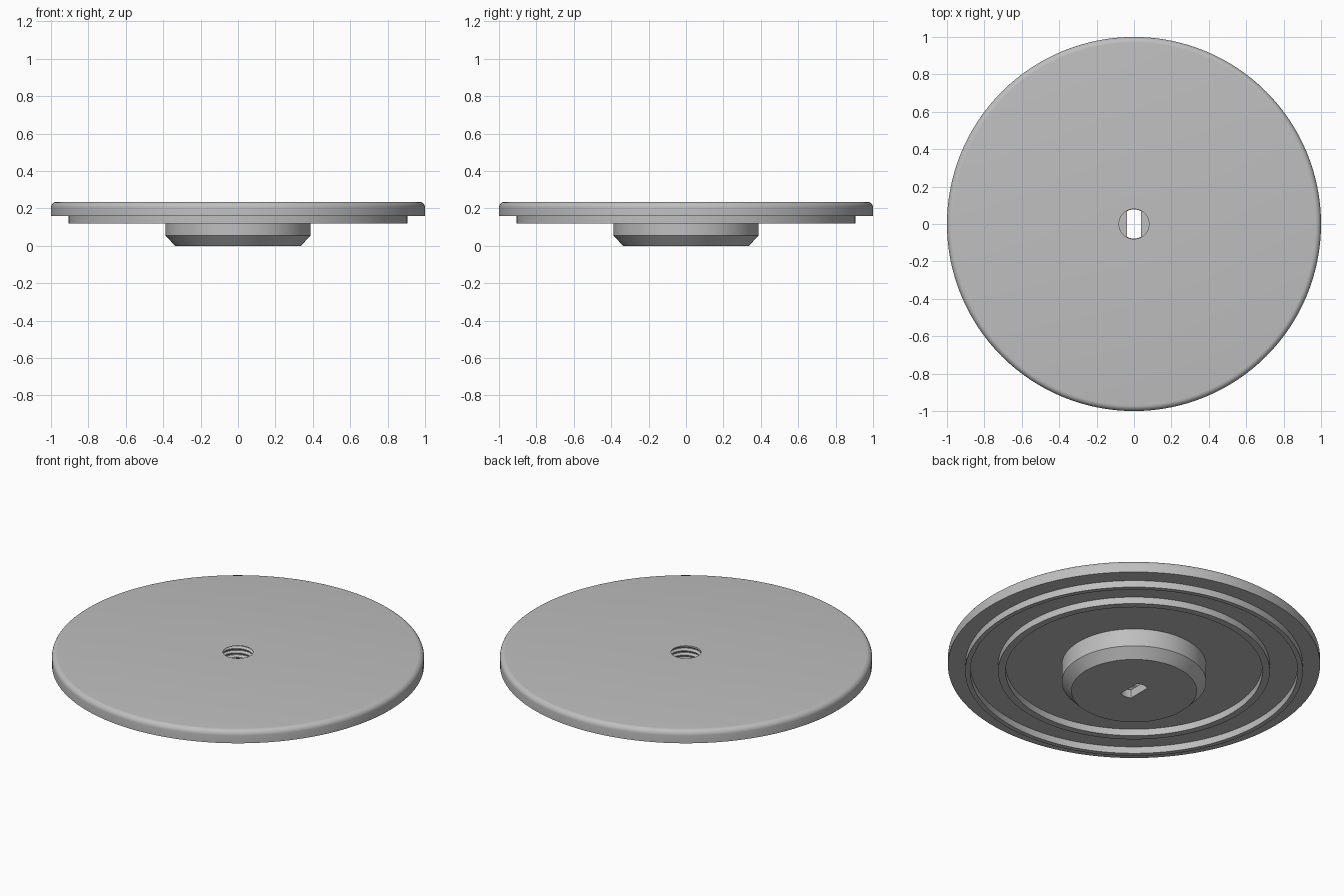
import bpy, bmesh
from math import sin, cos, pi, radians

cube = bpy.data.objects.get("Cube")
if cube:
    bpy.data.objects.remove(cube, do_unlink=True)

SEG = 128
TOP, UNDER, RIB, BORE_FLOOR = 0.235, 0.16, 0.12, 0.05
BORE, SLOT, HUB = 0.08, 0.037, 0.388

grey = bpy.data.materials.new("light grey metal")
grey.use_nodes = True
grey.diffuse_color = (0.52, 0.52, 0.52, 1)
grey.node_tree.nodes["Principled BSDF"].inputs["Base Color"].default_value = grey.diffuse_color


def ring(r, z, half_width=2):
    """Circle of points, optionally cut to flat sides in x."""
    pts = []
    for i in range(SEG):
        a = 2 * pi * i / SEG
        x = max(-half_width, min(half_width, r * cos(a)))
        pts.append((x, r * sin(a), z))
    return pts


def skin(name, rings, angle=30):
    """Join successive rings with quads and shade the result."""
    bm = bmesh.new()
    rows = [[bm.verts.new(p) for p in pts] for pts in rings]
    for a, b in zip(rows, rows[1:]):
        for i in range(SEG):
            j = (i + 1) % SEG
            bm.faces.new((a[i], b[i], b[j], a[j]))
    bmesh.ops.dissolve_degenerate(bm, dist=1e-5, edges=bm.edges)
    mesh = bpy.data.meshes.new(name)
    bm.to_mesh(mesh)
    bm.free()
    mesh.materials.append(grey)
    obj = bpy.data.objects.new(name, mesh)
    bpy.context.collection.objects.link(obj)
    bpy.ops.object.select_all(action='DESELECT')
    obj.select_set(True)
    bpy.context.view_layer.objects.active = obj
    bpy.ops.object.shade_smooth_by_angle(angle=radians(angle))
    return obj


# Round plate: flat top, rounded rim, underside with two raised ribs
ROUND = 0.03
profile = [(BORE, TOP)]
for k in range(7):
    a = pi / 2 * k / 6
    profile.append((1 - ROUND + ROUND * sin(a), TOP - ROUND + ROUND * cos(a)))
profile.append((1, UNDER))
for outer, inner in ((0.907, 0.88), (0.73, 0.69)):
    profile += [(outer, UNDER), (outer, RIB), (inner, RIB), (inner, UNDER)]
profile.append((HUB, UNDER))
skin("plate", [ring(r, z) for r, z in profile])

# Hub: chamfered boss whose base is pierced by a flat-sided slot
skin("hub", [ring(HUB, UNDER), ring(HUB, 0.055), ring(0.337, 0),
             ring(BORE - 0.002, 0, SLOT), ring(BORE - 0.002, BORE_FLOOR, SLOT),
             ring(BORE, BORE_FLOOR)])

# Bore: helical thread cut into the wall
PITCH, DEPTH = 0.026, 0.012
STEPS = ((0, 0), (0.15, 0), (0.5, DEPTH), (0.65, DEPTH))
turns = int((TOP - BORE_FLOOR) / PITCH) + 2
rows = [ring(BORE, BORE_FLOOR)]
for t in range(-1, turns):
    for offset, cut in STEPS:
        row = []
        for i in range(SEG):
            a = 2 * pi * i / SEG
            z = BORE_FLOOR + PITCH * (t + offset + i / SEG)
            inside = BORE_FLOOR < z < TOP
            r = BORE + (cut if inside else 0)
            row.append((r * cos(a), r * sin(a), min(TOP, max(BORE_FLOOR, z))))
        rows.append(row)
rows.append(ring(BORE, TOP))

# Each thread row shifts by one pitch per turn, so the seam joins four rows on
bore = bmesh.new()
grid = [[bore.verts.new(p) for p in row] for row in rows]
for k in range(len(grid) - 1):
    for i in range(SEG):
        if i < SEG - 1:
            quad = (grid[k][i], grid[k + 1][i], grid[k + 1][i + 1], grid[k][i + 1])
        elif 0 < k < len(grid) - 1 - len(STEPS) - 1:
            n = len(STEPS)
            quad = (grid[k + n][0], grid[k][i], grid[k + 1][i], grid[k + n + 1][0])
            quad = (quad[1], quad[2], quad[3], quad[0])
        else:
            continue
        bore.faces.new(quad)
bmesh.ops.remove_doubles(bore, verts=bore.verts, dist=1e-5)
bore_mesh = bpy.data.meshes.new("threaded_bore")
bore.to_mesh(bore_mesh)
bore.free()
bore_mesh.materials.append(grey)
bore_obj = bpy.data.objects.new("threaded_bore", bore_mesh)
bpy.context.collection.objects.link(bore_obj)
bpy.ops.object.select_all(action='DESELECT')
bore_obj.select_set(True)
bpy.context.view_layer.objects.active = bore_obj
bpy.ops.object.shade_smooth_by_angle(angle=radians(30))
